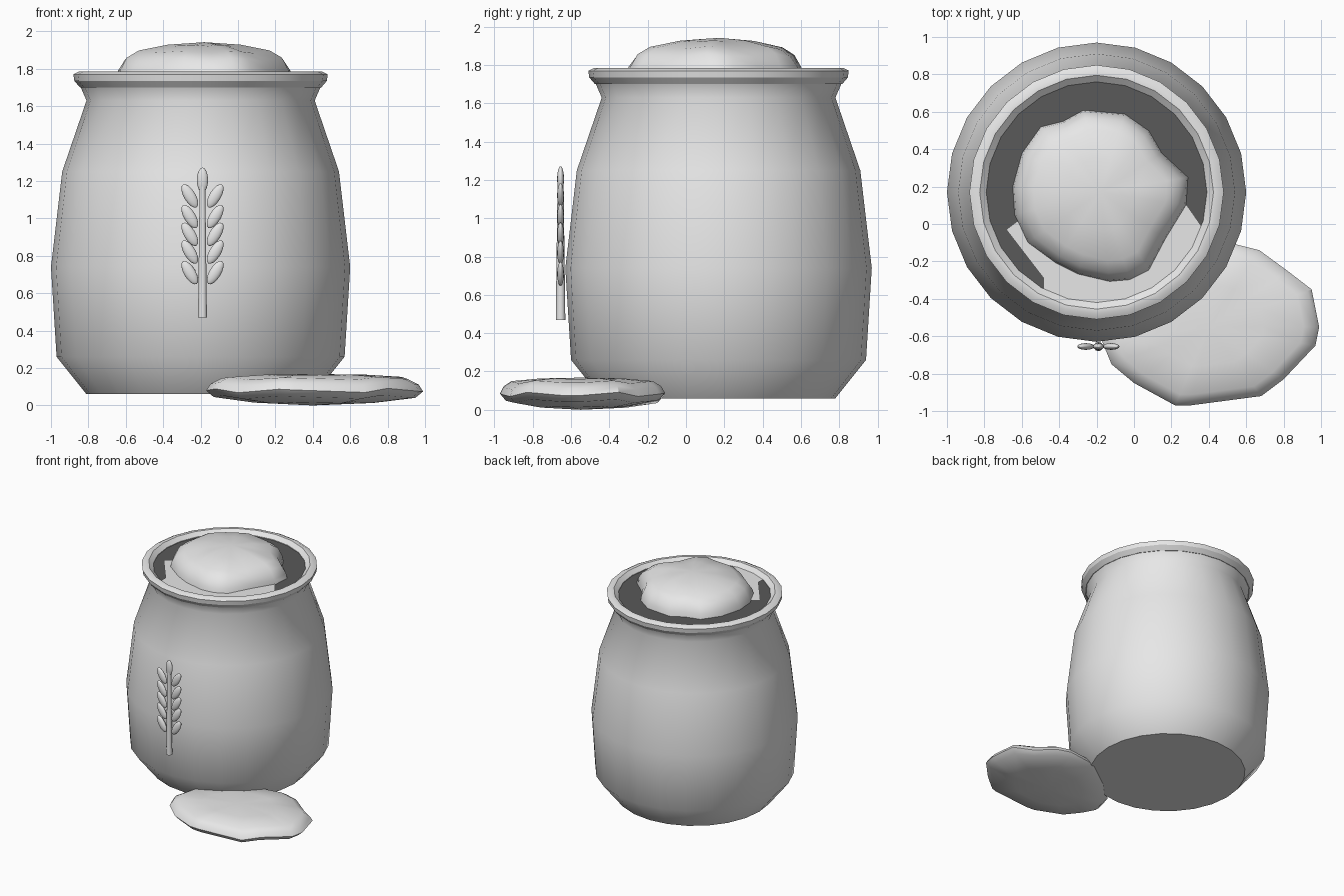
import bpy, bmesh
from math import sin, cos, radians, tau
from mathutils import Vector

if "Cube" in bpy.data.objects:
    bpy.data.objects.remove(bpy.data.objects["Cube"])


def material(name, value):
    mat = bpy.data.materials.new(name)
    mat.use_nodes = True
    colour = (value, value, value, 1)
    mat.diffuse_color = colour
    mat.node_tree.nodes["Principled BSDF"].inputs["Base Color"].default_value = colour
    return mat


GREY = material("light grey", 0.8)
DARK = material("dark grey", 0.1)
CX, CY = -0.2, 0.17  # axis of the sack


def finish(bm, name, mat, angle):
    bmesh.ops.recalc_face_normals(bm, faces=bm.faces)
    mesh = bpy.data.meshes.new(name)
    bm.to_mesh(mesh)
    bm.free()
    mesh.materials.append(mat)
    obj = bpy.data.objects.new(name, mesh)
    bpy.context.collection.objects.link(obj)
    bpy.ops.object.select_all(action='DESELECT')
    obj.select_set(True)
    bpy.context.view_layer.objects.active = obj
    bpy.ops.object.shade_smooth_by_angle(angle=radians(angle))
    return obj


def circle(radius, z, sides=24):
    return [Vector((CX + radius * cos(tau * i / sides),
                    CY + radius * sin(tau * i / sides), z)) for i in range(sides)]


def skin(name, rings, angle, bottom=None, top=None, closed=False):
    """Bridge stacked rings; optional fan points close the ends."""
    bm = bmesh.new()
    loops = [[bm.verts.new(p) for p in ring] for ring in rings]
    n = len(loops[0])
    pairs = list(zip(loops, loops[1:]))
    if closed:
        pairs.append((loops[-1], loops[0]))
    for a, b in pairs:
        for i in range(n):
            j = (i + 1) % n
            bm.faces.new((a[i], a[j], b[j], b[i]))
    for loop, tip in ((loops[0], bottom), (loops[-1], top)):
        if tip:
            centre = bm.verts.new(tip)
            for i in range(n):
                bm.faces.new((loop[i], loop[(i + 1) % n], centre))
    return finish(bm, name, GREY, angle)


def heap(name, outline, levels, centre, bottom, top, angle):
    """Irregular mound: one outline scaled about a centre at several heights."""
    rings = []
    for scale, z, wobble in levels:
        rings.append([Vector((centre[0] + (x - centre[0]) * scale,
                              centre[1] + (y - centre[1]) * scale,
                              z + wobble * sin(i * 2.3)))
                      for i, (x, y) in enumerate(outline)])
    return skin(name, rings, angle, (*centre, bottom), (*centre, top))


def sheet(name, points, mat):
    bm = bmesh.new()
    face = bm.faces.new([bm.verts.new(p) for p in points])
    obj = finish(bm, name, mat, 30)
    if obj.data.polygons[0].normal.z < 0:
        obj.data.flip_normals()
    return obj


# Sack body and rolled rim
body = [(0.61, 0.06), (0.77, 0.26), (0.80, 0.74), (0.74, 1.25), (0.61, 1.63), (0.645, 1.71)]
skin("sack_body", [circle(r, z) for r, z in body], 45, bottom=(CX, CY, 0.06))
rim = [(0.59, 1.70), (0.645, 1.70), (0.675, 1.735), (0.68, 1.77),
       (0.65, 1.785), (0.625, 1.785), (0.59, 1.755)]
skin("sack_rim", [circle(r, z) for r, z in rim], 30, closed=True)

# Shadowed filling with a lighter layer along the front
sheet("sack_opening", circle(0.6, 1.75), DARK)
arc = [(CX + 0.6 * cos(radians(a)), CY + 0.6 * sin(radians(a))) for a in range(-118, -10, 9)]
inner = [(0.28, 0.10), (CX, CY), (-0.60, 0.03), (-0.68, -0.03), (-0.48, -0.29)]
sheet("flour_layer", [(x, y, 1.755) for x, y in arc + inner], GREY)

# Heaped flour in the mouth of the sack
pile_outline = [(-0.65, 0.20), (-0.60, 0.38), (-0.50, 0.52), (-0.38, 0.55), (-0.27, 0.61),
                (-0.05, 0.59), (0.08, 0.50), (0.15, 0.38), (0.29, 0.25), (0.28, 0.10),
                (0.17, -0.08), (0.08, -0.25), (-0.02, -0.30), (-0.13, -0.31),
                (-0.30, -0.27), (-0.42, -0.21), (-0.57, -0.10), (-0.64, 0.05)]
heap("flour_pile", pile_outline,
     [(1, 1.74, 0), (0.98, 1.79, 0), (0.90, 1.85, 0.01), (0.76, 1.89, 0.008), (0.42, 1.925, 0.004)],
     (-0.18, 0.17), 1.74, 1.942, 50)

# Flattened heap spilled on the ground
spill_outline = [(-0.17, -0.63), (-0.12, -0.75), (0.0, -0.85), (0.22, -0.97), (0.30, -0.97),
                 (0.68, -0.92), (0.80, -0.83), (0.97, -0.65), (0.99, -0.55), (0.95, -0.35),
                 (0.82, -0.25), (0.67, -0.14), (0.55, -0.11), (0.30, -0.12),
                 (0.05, -0.28), (-0.13, -0.48)]
heap("flour_spill", spill_outline,
     [(0.55, 0.015, 0.004), (0.93, 0.045, 0.01), (1, 0.08, 0.012), (0.96, 0.115, 0.01),
      (0.86, 0.145, 0.008), (0.5, 0.162, 0.003)],
     (0.40, -0.55), 0.0, 0.168, 40)


# Wheat ear on the front
WX, WY = -0.19, -0.655


def grain(name, x, z, half_width, half_length, tilt):
    bpy.ops.mesh.primitive_uv_sphere_add(segments=12, ring_count=8, radius=1,
                                         location=(x, WY, z), rotation=(0, tilt, 0))
    obj = bpy.context.object
    obj.name = name
    obj.scale = (half_width, 0.018, half_length)
    obj.data.materials.append(GREY)
    bpy.ops.object.shade_smooth()


bpy.ops.mesh.primitive_cone_add(vertices=10, radius1=0.025, radius2=0.016, depth=0.7,
                                location=(WX, WY, 0.82))
stem = bpy.context.object
stem.name = "wheat_stem"
stem.data.materials.append(GREY)
bpy.ops.object.shade_smooth_by_angle(angle=radians(40))

grain("wheat_tip", WX, 1.205, 0.03, 0.067, 0)
for row, z in enumerate((0.71, 0.82, 0.915, 1.01, 1.12)):
    for side, label in ((-1, "right"), (1, "left")):
        grain(f"wheat_grain_{label}_{row + 1}", WX + side * 0.068, z,
              0.031, 0.071, side * radians(31))
